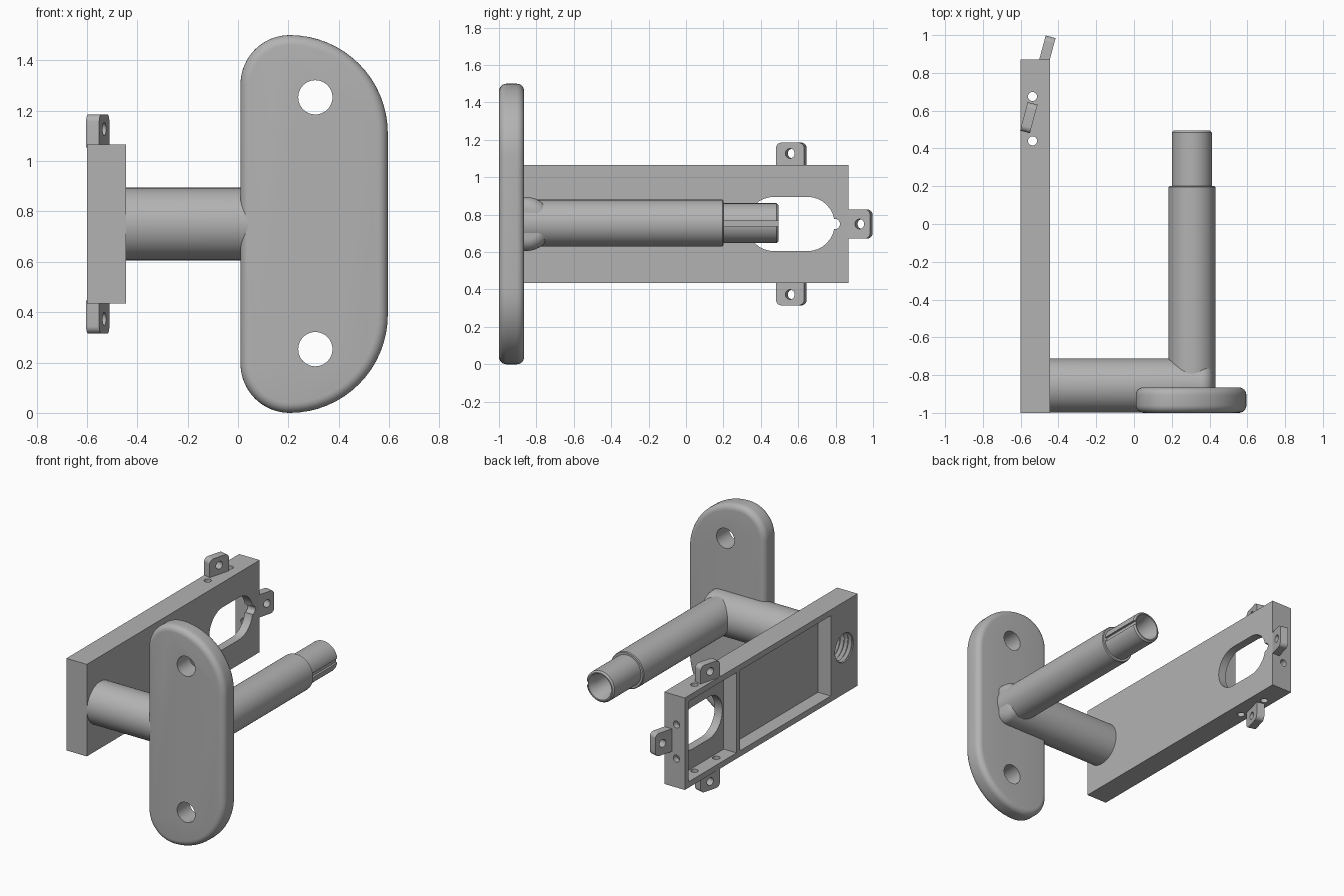
import bpy, bmesh, math
from mathutils import Matrix, Vector

if "Cube" in bpy.data.objects:
    bpy.data.objects.remove(bpy.data.objects["Cube"], do_unlink=True)

grey = bpy.data.materials.new("machined grey")
grey.use_nodes = True
grey.diffuse_color = (0.45, 0.45, 0.45, 1)
grey.node_tree.nodes["Principled BSDF"].inputs["Base Color"].default_value = grey.diffuse_color

# Matrices whose local z points along a world axis
ALONG_X = Matrix(((0, 0, 1), (1, 0, 0), (0, 1, 0))).to_4x4()   # local (y, z, x)
ALONG_Y = Matrix(((1, 0, 0), (0, 0, 1), (0, 1, 0))).to_4x4()   # local (x, z, y)
ALONG_Z = Matrix.Identity(4)
MID_Z = 0.75


def finish(name, bm, matrix=ALONG_Z):
    bmesh.ops.transform(bm, matrix=matrix, verts=bm.verts)
    bmesh.ops.recalc_face_normals(bm, faces=bm.faces)
    mesh = bpy.data.meshes.new(name)
    bm.to_mesh(mesh)
    bm.free()
    mesh.materials.append(grey)
    obj = bpy.data.objects.new(name, mesh)
    bpy.context.collection.objects.link(obj)
    return obj


def box(name, low, high):
    bm = bmesh.new()
    low, high = Vector(low), Vector(high)
    bmesh.ops.create_cube(bm, size=1)
    bmesh.ops.scale(bm, vec=high - low, verts=bm.verts)
    return finish(name, bm, Matrix.Translation((low + high) / 2))


def prism(name, outline, start, end, matrix):
    bm = bmesh.new()
    face = bm.faces.new([bm.verts.new((a, b, start)) for a, b in outline])
    ext = bmesh.ops.extrude_face_region(bm, geom=[face])
    verts = [v for v in ext["geom"] if isinstance(v, bmesh.types.BMVert)]
    bmesh.ops.translate(bm, vec=(0, 0, end - start), verts=verts)
    return finish(name, bm, matrix)


def lathe(name, profile, centre, matrix, sides=64):
    """Revolve closed (radius, distance) profile; centre is in local axes."""
    bm = bmesh.new()
    rings = []
    for r, d in profile:
        rings.append([bm.verts.new((centre[0] + r * math.cos(math.tau * i / sides),
                                    centre[1] + r * math.sin(math.tau * i / sides), d))
                      for i in range(sides)])
    for low, high in zip(rings, rings[1:]):
        for i in range(sides):
            j = (i + 1) % sides
            bm.faces.new((low[i], low[j], high[j], high[i]))
    bm.faces.new(rings[0])
    bm.faces.new(rings[-1])
    return finish(name, bm, matrix)


def rod(centre, radius, start, end, matrix):
    return lathe("cutter", [(radius, start), (radius, end)], centre, matrix, 40)


def arc(cx, cy, r, start, end, steps=16):
    return [(cx + r * math.cos(math.radians(start + (end - start) * i / steps)),
             cy + r * math.sin(math.radians(start + (end - start) * i / steps)))
            for i in range(steps + 1)]


def apply(obj, mod):
    bpy.context.view_layer.objects.active = obj
    bpy.ops.object.modifier_apply(modifier=mod.name)


def cut(obj, *cutters, keep=False):
    for c in cutters:
        c.hide_render = True
        mod = obj.modifiers.new("cut", "BOOLEAN")
        mod.operation, mod.solver, mod.object = "DIFFERENCE", "EXACT", c
        apply(obj, mod)
        if not keep:
            bpy.data.objects.remove(c, do_unlink=True)


def smooth(obj):
    bpy.ops.object.select_all(action="DESELECT")
    obj.select_set(True)
    bpy.context.view_layer.objects.active = obj
    bpy.ops.object.shade_smooth_by_angle(angle=math.radians(30))


# Front mounting plate: tight corners on one side, broad curves on the other
outline = (arc(0.205, 1.11, 0.39, 0, 90) + arc(0.205, 1.305, 0.195, 90, 180)
           + arc(0.205, 0.195, 0.195, 180, 270) + arc(0.205, 0.39, 0.39, 270, 360))
outline = [p for i, p in enumerate(outline) if (Vector(p) - Vector(outline[i - 1])).length > 0.001]
plate = prism("mounting_plate", outline, -1.0, -0.865, ALONG_Y)
bevel = plate.modifiers.new("round edges", "BEVEL")
bevel.width, bevel.segments, bevel.limit_method = 0.04, 6, "ANGLE"
apply(plate, bevel)
for z in (0.253, 1.253):
    cut(plate, rod((0.307, z), 0.068, -1.1, -0.8, ALONG_Y))

# Long housing, open on its outer side
housing = box("housing", (-0.6, -1, 0.435), (-0.445, 0.87, 1.065))
for y0, y1 in ((0.31, 0.83), (-0.71, 0.27)):
    cut(housing, box("cutter", (-0.7, y0, 0.475), (-0.503, y1, 1.025)))
stadium = arc(0.65, MID_Z, 0.145, -90, 90) + arc(0.47, MID_Z, 0.145, 90, 270)
cut(housing, prism("cutter", stadium, -0.55, -0.4, ALONG_X),
    rod((0.795, MID_Z), 0.028, -0.55, -0.4, ALONG_X))

# Screw holes through the housing rim
for y in (0.44, 0.675):
    for z in (0.455, 1.045):
        cut(housing, rod((-0.537, y), 0.024, z - 0.04, z + 0.04, ALONG_Z))
for z in (0.633, 0.867):
    cut(housing, rod((-0.537, z), 0.024, 0.8, 0.9, ALONG_Y))

# Horizontal arm with a rounded far end
arm_axis = (-0.855, MID_Z)
arm = lathe("cross_arm", [(0.144, -0.46)] + [(r, x) for x, r in arc(0.355, 0.079, 0.065, 90, 0, 8)],
            arm_axis, ALONG_X)

# Threaded socket running through the housing into the arm
thread = [(0.11, -0.63)]
for i in range(12):
    thread += [(0.11, -0.61 + i * 0.03), (0.093, -0.595 + i * 0.03)]
socket = lathe("thread_cutter", thread, arm_axis, ALONG_X, 48)
cut(housing, socket, keep=True)
cut(arm, socket)

# Spindle with stepped tip, bore and key slot
spindle = lathe("spindle", [(0.125, -0.87), (0.125, 0.195), (0.12, 0.2), (0.106, 0.2),
                            (0.106, 0.485), (0.096, 0.495)], (0.307, 0.755), ALONG_Y)
cut(spindle, lathe("cutter", [(0.07, 0.2), (0.07, 0.44), (0.088, 0.48), (0.088, 0.55)],
                   (0.307, 0.755), ALONG_Y, 48),
    box("cutter", (0.397, 0.201, 0.737), (0.45, 0.6, 0.768)))


# Tilted screw ears; local x is width, y is outward, z is thickness
def ear(name, matrix):
    w, h, t = 0.078, 0.122, 0.027
    shape = ([(-w, -0.01), (w, -0.01)] + arc(w - 0.03, h - 0.03, 0.03, 0, 90, 8)
             + arc(0.03 - w, h - 0.03, 0.03, 90, 180, 8))
    obj = prism(name, shape, -t, t, matrix)
    cut(obj, rod((0, 0.064), 0.026, -0.1, 0.1, matrix))
    smooth(obj)


tilt = math.radians(15)
along = Vector((math.sin(tilt), math.cos(tilt), 0))
across = Vector((math.cos(tilt), -math.sin(tilt), 0))
up = Vector((0, 0, 1))


def frame(width, outward, place):
    m = Matrix((width, outward, across)).transposed().to_4x4()
    m.translation = place
    return m


ear("top_ear", frame(along, up, (-0.557, 0.563, 1.063)))
ear("bottom_ear", frame(along, -up, (-0.557, 0.563, 0.437)))
ear("end_ear", frame(up, along, (-0.473, 0.873, MID_Z)))

for part in (plate, housing, arm, spindle):
    smooth(part)
